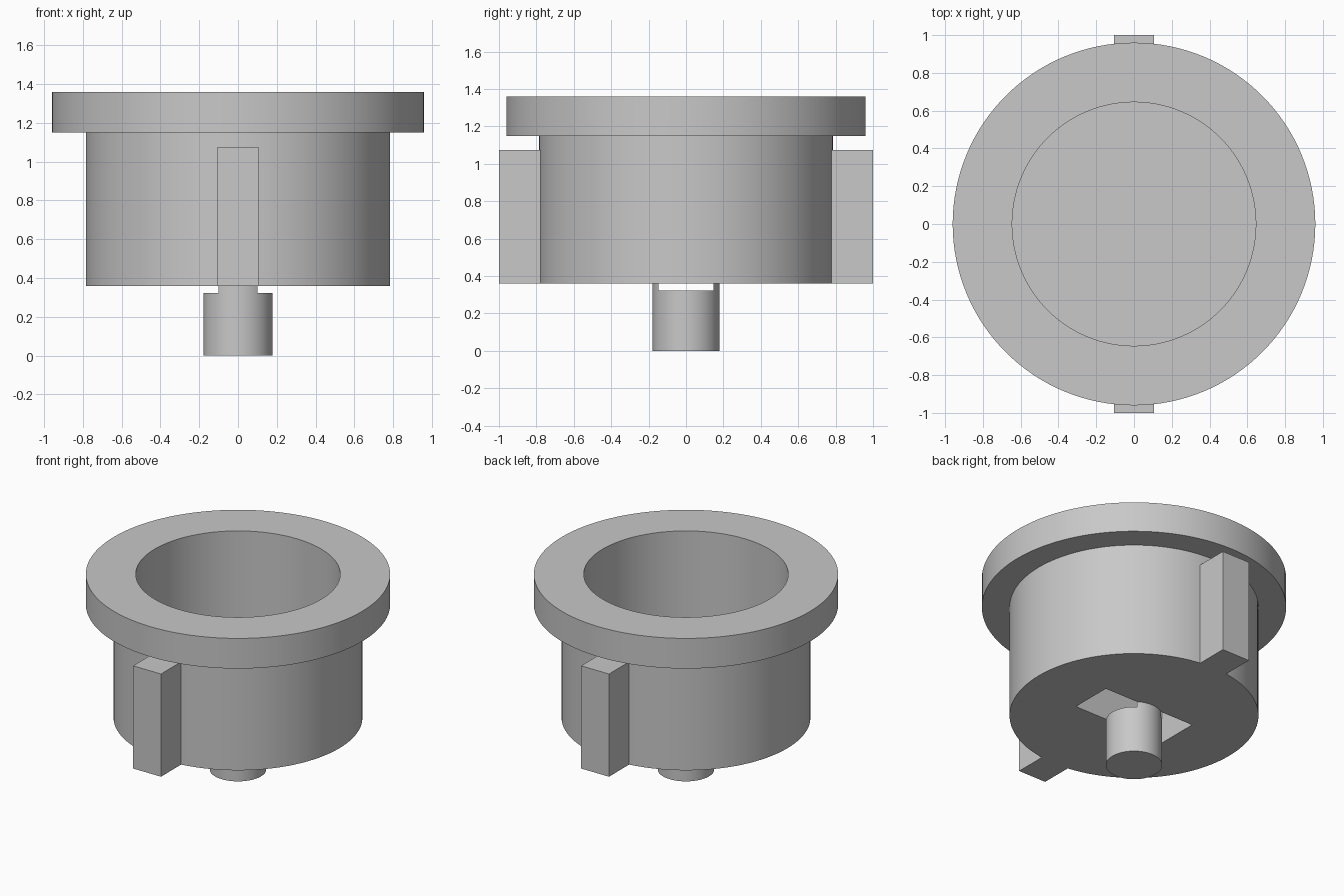
import bpy
import bmesh
import math
from mathutils import Matrix, Vector

cube = bpy.data.objects.get("Cube")
if cube:
    bpy.data.objects.remove(cube, do_unlink=True)

SEGMENTS = 128
BASE_Z = 0.36

grey = bpy.data.materials.new("plain grey")
grey.use_nodes = True
colour = (0.58, 0.58, 0.58, 1)
grey.diffuse_color = colour
grey.node_tree.nodes["Principled BSDF"].inputs["Base Color"].default_value = colour


def finish(name, bm):
    bmesh.ops.recalc_face_normals(bm, faces=bm.faces)
    mesh = bpy.data.meshes.new(name)
    bm.to_mesh(mesh)
    bm.free()
    mesh.materials.append(grey)
    obj = bpy.data.objects.new(name, mesh)
    bpy.context.collection.objects.link(obj)
    return obj


def lathe(name, profile):
    """Revolve an (r, z) profile around the z axis."""
    bm = bmesh.new()
    verts = [bm.verts.new((r, 0, z)) for r, z in profile]
    edges = [bm.edges.new(pair) for pair in zip(verts, verts[1:])]
    bmesh.ops.spin(bm, geom=verts + edges, cent=(0, 0, 0), axis=(0, 0, 1),
                   angle=math.tau, steps=SEGMENTS, use_duplicate=False)
    bmesh.ops.remove_doubles(bm, verts=bm.verts, dist=1e-4)
    return finish(name, bm)


def box(name, low, high):
    low, high = Vector(low), Vector(high)
    bm = bmesh.new()
    bmesh.ops.create_cube(bm, size=1, matrix=Matrix.Translation((low + high) / 2)
                          @ Matrix.Diagonal((*(high - low), 1)))
    return finish(name, bm)


def smooth(obj):
    bpy.ops.object.select_all(action='DESELECT')
    obj.select_set(True)
    bpy.context.view_layer.objects.active = obj
    bpy.ops.object.shade_smooth_by_angle(angle=math.radians(30))


# Flanged cup with a solid floor
cup = lathe("flanged_cup", [(0, BASE_Z), (0.785, BASE_Z), (0.785, 1.15), (0.96, 1.15),
                            (0.96, 1.36), (0.645, 1.36), (0.645, 0.61), (0, 0.61)])

# Round peg under the cup
peg = lathe("bottom_peg", [(0, 0), (0.178, 0), (0.178, BASE_Z), (0, BASE_Z)])

# Slot across the underside and over the peg
slot = box("slot_cutter", (-0.355, -0.147, 0.322), (0.355, 0.147, 0.588))
slot.hide_render = True
slot.hide_viewport = True
slot.display_type = 'WIRE'
for part in (cup, peg):
    cut = part.modifiers.new("slot", 'BOOLEAN')
    cut.operation = 'DIFFERENCE'
    cut.solver = 'EXACT'
    cut.object = slot

# Apply the cuts, then remove the cutter
for part in (cup, peg):
    bpy.context.view_layer.objects.active = part
    bpy.ops.object.modifier_apply(modifier="slot")
    smooth(part)
bpy.data.objects.remove(slot, do_unlink=True)

# Guide keys on the front and back of the cup
for name, side in (("front_key", -1), ("back_key", 1)):
    inner, outer = sorted((side * 0.776, side * 1.0))
    box(name, (-0.107, inner, BASE_Z), (0.107, outer, 1.075))
